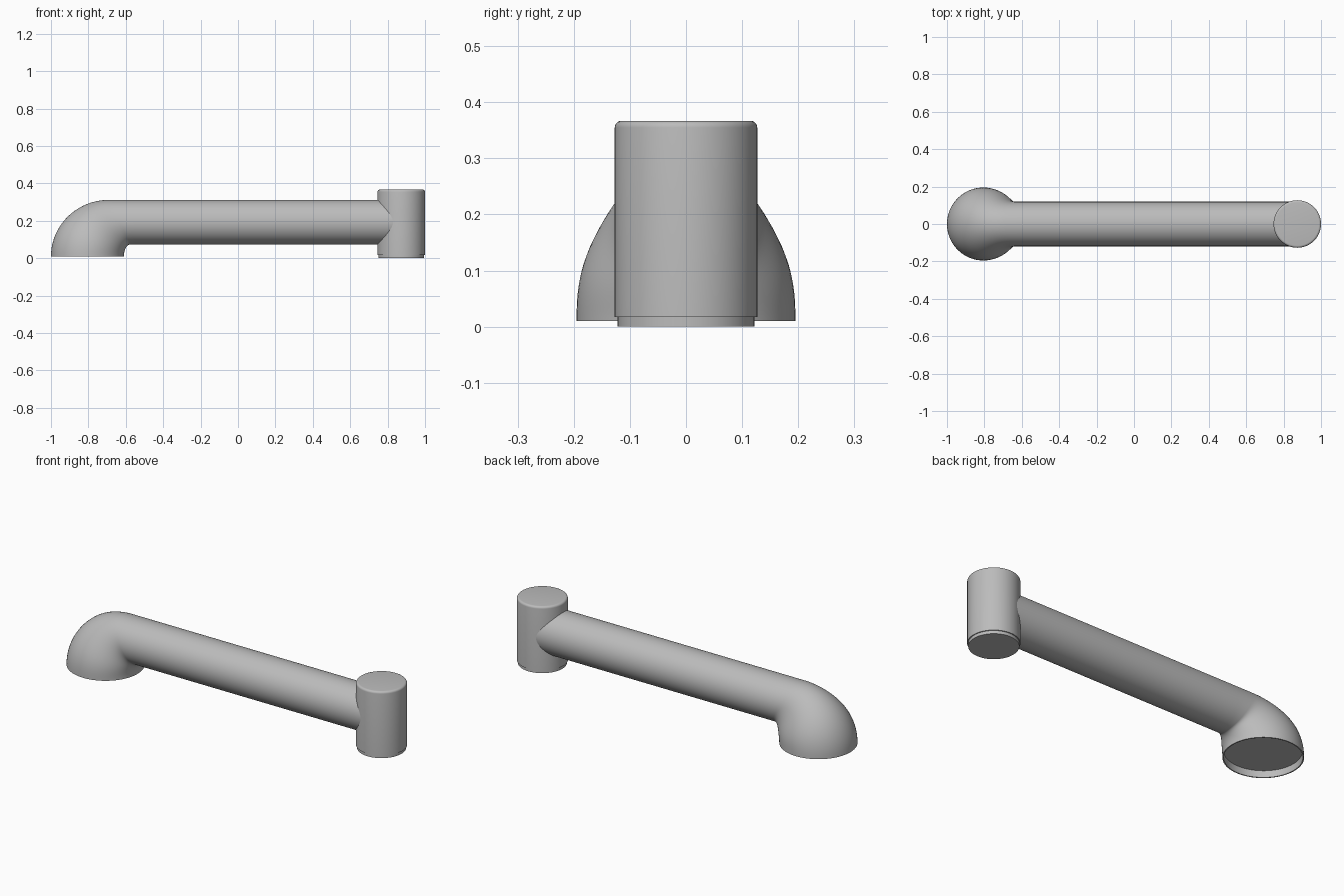
import bpy, bmesh, math

if "Cube" in bpy.data.objects:
    bpy.data.objects.remove(bpy.data.objects["Cube"])

SEGMENTS = 64
grey = bpy.data.materials.new("plain grey")
grey.diffuse_color = (0.5, 0.5, 0.5, 1)
grey.use_nodes = True
grey.node_tree.nodes["Principled BSDF"].inputs["Base Color"].default_value = grey.diffuse_color


def loft(name, rings):
    """Skin a list of closed rings and cap both ends."""
    bm = bmesh.new()
    loops = [[bm.verts.new(p) for p in ring] for ring in rings]
    for a, b in zip(loops, loops[1:]):
        for i in range(SEGMENTS):
            j = (i + 1) % SEGMENTS
            bm.faces.new((a[i], a[j], b[j], b[i]))
    bm.faces.new(loops[0])
    bm.faces.new(loops[-1])
    bmesh.ops.recalc_face_normals(bm, faces=bm.faces)
    mesh = bpy.data.meshes.new(name)
    bm.to_mesh(mesh)
    bm.free()
    mesh.materials.append(grey)
    obj = bpy.data.objects.new(name, mesh)
    bpy.context.collection.objects.link(obj)
    bpy.ops.object.select_all(action='DESELECT')
    obj.select_set(True)
    bpy.context.view_layer.objects.active = obj
    bpy.ops.object.shade_smooth_by_angle(angle=math.radians(30))
    return obj


def section(outer, inner, half_width):
    """Ellipse spanning two points of the xz plane, with a width along y."""
    ring = []
    for i in range(SEGMENTS):
        a = math.tau * i / SEGMENTS
        k = (1 + math.cos(a)) / 2
        ring.append((inner[0] + (outer[0] - inner[0]) * k,
                     half_width * math.sin(a),
                     inner[1] + (outer[1] - inner[1]) * k))
    return ring


# Flared elbow running into the straight tube, with a recessed underside
FLARE, TUBE, TOP, BOTTOM = 0.195, 0.119, 0.312, 0.074
rings = [section((-0.992, 0.045), (-0.613, 0.045), 0.186),
         section((-0.994, 0.01), (-0.616, 0.01), 0.189)]
STEPS = 20
for s in range(STEPS + 1):
    t = s / STEPS
    c, n = math.cos(t * math.pi / 2), math.sin(t * math.pi / 2)
    outer = (-0.69 - 0.31 * c, 0.01 + (TOP - 0.01) * n)
    inner = (-0.575 - 0.035 * c, 0.01 + (BOTTOM - 0.01) * n)
    blend = 0.5 + 0.5 * math.cos(math.pi * t ** 1.3)
    rings.append(section(outer, inner, TUBE + (FLARE - TUBE) * blend))
for x in (-0.55, 0.85):
    rings.append(section((x, TOP), (x, BOTTOM), TUBE))
loft("elbow_and_tube", rings)

# Upright end post: stepped foot, straight wall, rounded top rim
POST_X, R, H, ROUND = 0.873, 0.127, 0.367, 0.012
profile = [(0.122, 0), (0.122, 0.017), (R, 0.017)]
for s in range(6):
    a = s / 5 * math.pi / 2
    profile.append((R - ROUND + ROUND * math.cos(a), H - ROUND + ROUND * math.sin(a)))
loft("end_post", [section((POST_X + r, z), (POST_X - r, z), r) for r, z in profile])
